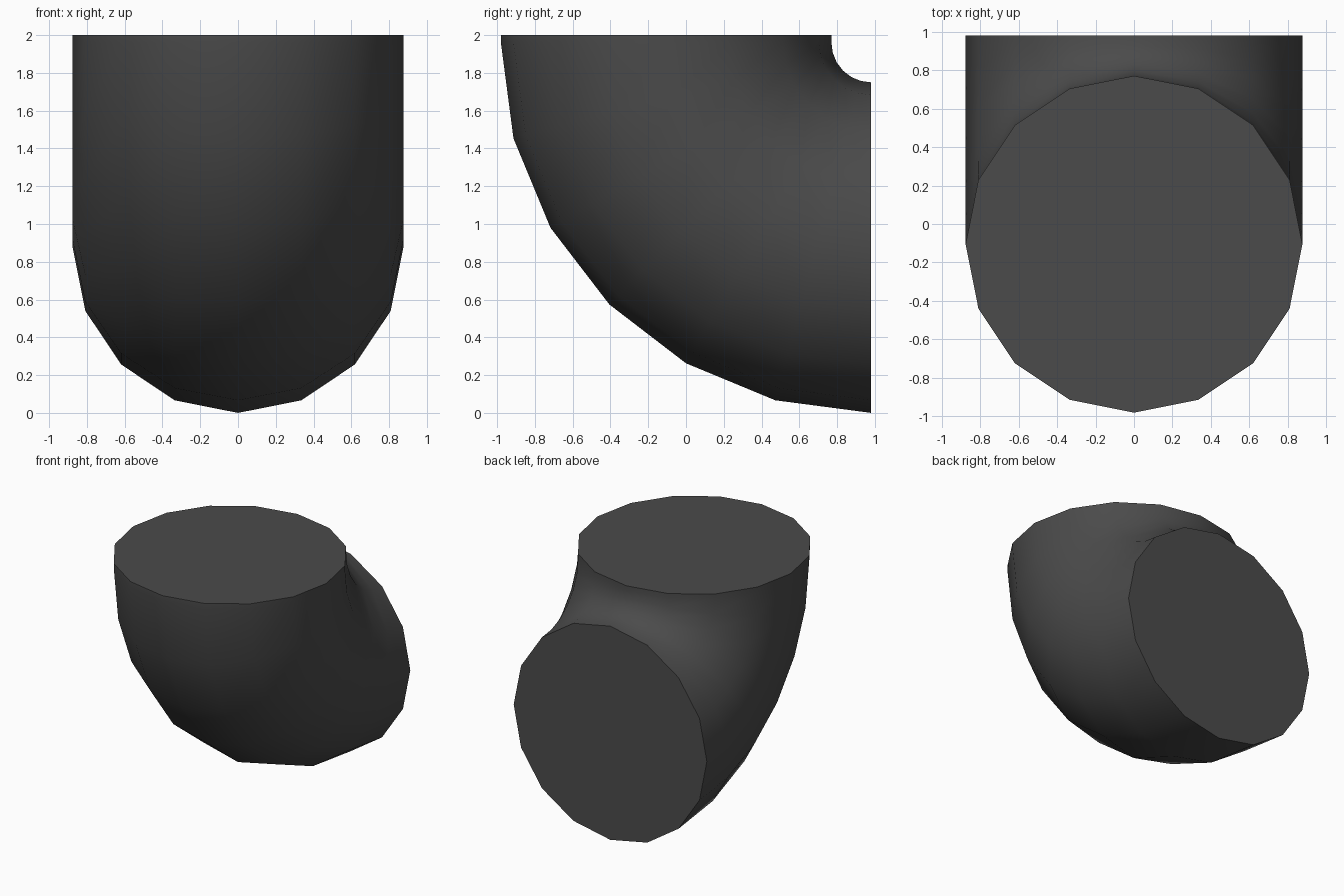
import bpy, bmesh, math

if "Cube" in bpy.data.objects:
    bpy.data.objects.remove(bpy.data.objects["Cube"])

SIDES, STEPS = 16, 6
TUBE, BEND = 0.875, 1.085        # tube radius, bend radius
PIVOT_Y, PIVOT_Z, TOP = 0.98, 1.96, 2.0

bm = bmesh.new()


def ring(angle, lift=0.0):
    """One cross-section of the pipe, swung about the bend pivot."""
    verts = []
    for i in range(SIDES):
        t = 2 * math.pi * i / SIDES
        d = BEND + TUBE * math.cos(t)
        verts.append(bm.verts.new((TUBE * math.sin(t),
                                   PIVOT_Y - d * math.sin(angle),
                                   PIVOT_Z - d * math.cos(angle) + lift)))
    return verts


# Quarter bend followed by a short straight collar at the top
rings = [ring(math.radians(90 * s / STEPS)) for s in range(STEPS + 1)]
rings.append(ring(math.radians(90), TOP - PIVOT_Z))
for a, b in zip(rings, rings[1:]):
    for i in range(SIDES):
        j = (i + 1) % SIDES
        bm.faces.new((a[i], a[j], b[j], b[i]))

# Flat end caps
bm.faces.new(rings[0])
bm.faces.new(rings[-1])
bmesh.ops.recalc_face_normals(bm, faces=bm.faces[:])

mesh = bpy.data.meshes.new("pipe_elbow")
bm.to_mesh(mesh)
bm.free()
elbow = bpy.data.objects.new("pipe_elbow", mesh)
bpy.context.collection.objects.link(elbow)

# Dark grey colour
grey = bpy.data.materials.new("dark grey")
grey.diffuse_color = (0.07, 0.07, 0.07, 1)
grey.use_nodes = True
grey.node_tree.nodes["Principled BSDF"].inputs["Base Color"].default_value = grey.diffuse_color
mesh.materials.append(grey)

# Smooth tube, crisp cap edges
bpy.context.view_layer.objects.active = elbow
elbow.select_set(True)
bpy.ops.object.shade_smooth_by_angle(angle=math.radians(40))
